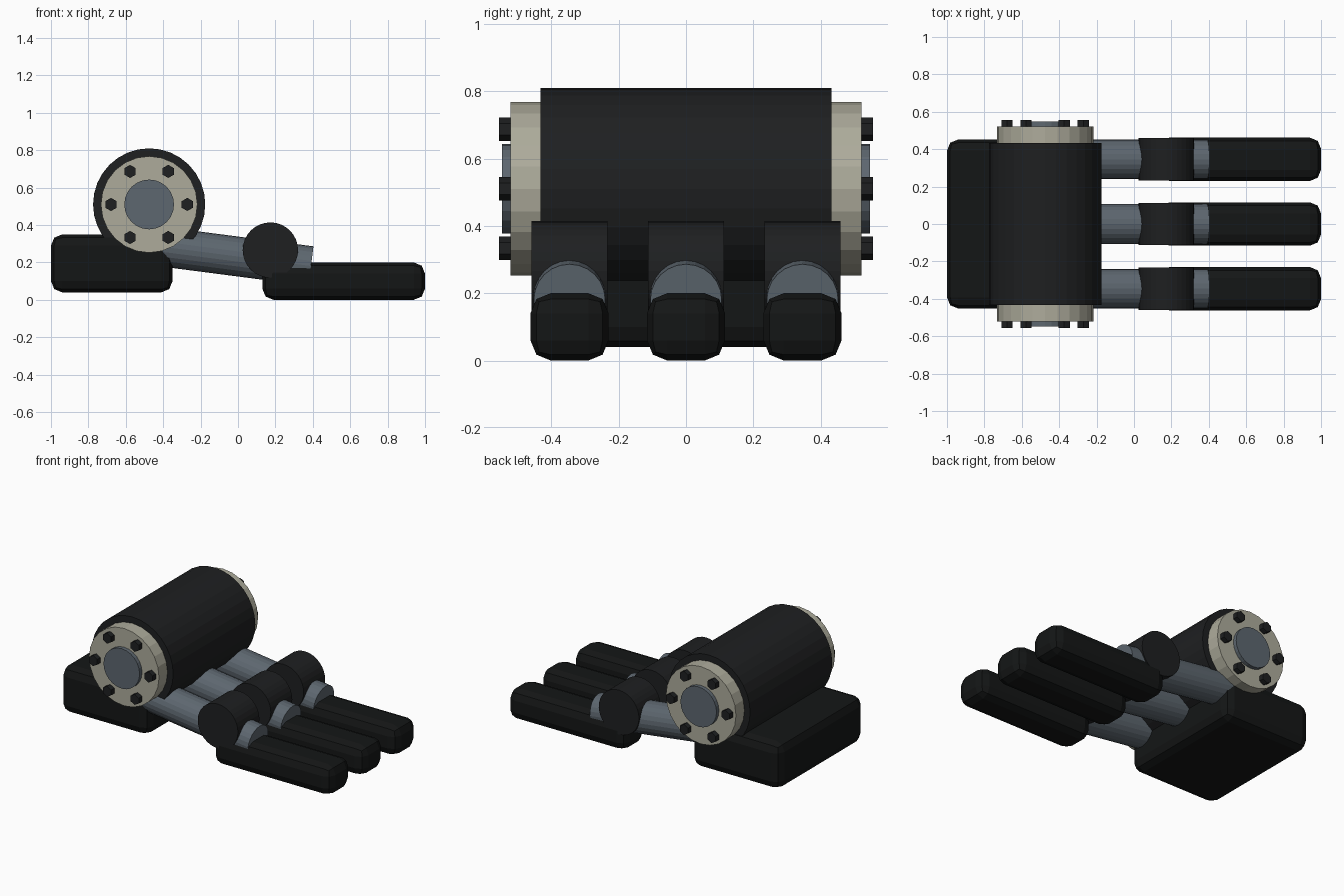
import bpy, bmesh, math
from mathutils import Vector, Matrix

if "Cube" in bpy.data.objects:
    bpy.data.objects.remove(bpy.data.objects["Cube"])


def material(name, rgb):
    m = bpy.data.materials.new(name)
    m.diffuse_color = (*rgb, 1)
    m.use_nodes = True
    m.node_tree.nodes["Principled BSDF"].inputs["Base Color"].default_value = m.diffuse_color
    return m


BLACK = material("black", (0.013, 0.014, 0.015))
RUBBER = material("rubber", (0.007, 0.008, 0.008))
STEEL = material("steel", (0.11, 0.135, 0.16))
CREAM = material("cream", (0.42, 0.41, 0.33))


def finish(name, bm, mat):
    mesh = bpy.data.meshes.new(name)
    bm.to_mesh(mesh)
    bm.free()
    mesh.materials.append(mat)
    ob = bpy.data.objects.new(name, mesh)
    bpy.context.collection.objects.link(ob)
    return ob


def rod(name, a, b, r, sides, mat):
    """Cylinder running from point a to point b."""
    a, b = Vector(a), Vector(b)
    d = b - a
    if abs(d.x) < 1e-6:
        rot = Matrix.Rotation(math.radians(90), 4, 'X')
    else:
        rot = d.to_track_quat('Z', 'Y').to_matrix().to_4x4()
    bm = bmesh.new()
    bmesh.ops.create_cone(bm, cap_ends=True, segments=sides, radius1=r, radius2=r,
                          depth=d.length, matrix=Matrix.Translation((a + b) / 2) @ rot)
    return finish(name, bm, mat)


def block(name, lo, hi, bevel, mat):
    """Box between two corners with rounded edges."""
    lo, hi = Vector(lo), Vector(hi)
    bm = bmesh.new()
    bmesh.ops.create_cube(bm, size=1, matrix=Matrix.Translation((lo + hi) / 2)
                          @ Matrix.Diagonal((*(hi - lo), 1)))
    ob = finish(name, bm, mat)
    mod = ob.modifiers.new("round", 'BEVEL')
    mod.width, mod.segments = bevel, 2
    return ob


# Heel block
block("heel", (-1, -0.452, 0.04), (-0.35, 0.452, 0.35), 0.06, RUBBER)

# Ankle drum
AX, AZ = -0.475, 0.51
rod("ankle_drum", (AX, -0.432, AZ), (AX, 0.432, AZ), 0.3, 32, BLACK)

# End flanges with hub discs and hex bolts
for s, side in ((-1, "front"), (1, "back")):
    rod(f"flange_{side}", (AX, s * 0.42, AZ), (AX, s * 0.521, AZ), 0.258, 24, CREAM)
    rod(f"hub_{side}", (AX, s * 0.5, AZ), (AX, s * 0.547, AZ), 0.133, 24, STEEL)
    for i in range(6):
        t = i * math.pi / 3
        x, z = AX + 0.204 * math.cos(t), AZ + 0.204 * math.sin(t)
        rod(f"bolt_{side}_{i}", (x, s * 0.5, z), (x, s * 0.555, z), 0.035, 6, BLACK)

# Three toes: sloping link, knuckle and pad
for i, y in enumerate((-0.346, 0, 0.346)):
    rod(f"toe_link_{i}", (-0.45, y, 0.29), (0.39, y, 0.181), 0.106, 24, STEEL)
    rod(f"knuckle_{i}", (0.173, y - 0.113, 0.266), (0.173, y + 0.113, 0.266), 0.148, 32, BLACK)
    block(f"toe_pad_{i}", (0.13, y - 0.116, 0), (1, y + 0.116, 0.2), 0.06, RUBBER)
